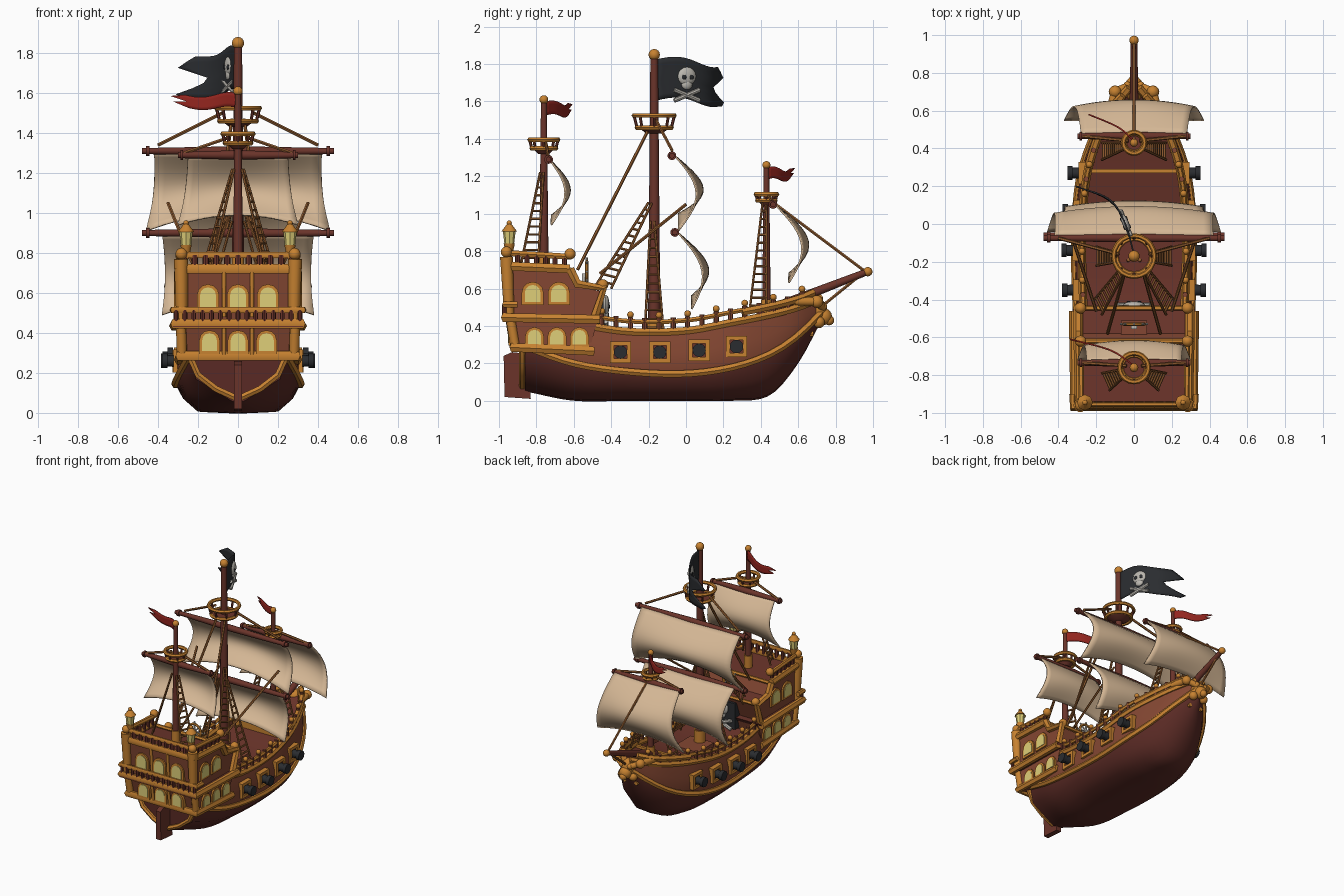
import bpy, bmesh, math
from mathutils import Vector, Matrix

if "Cube" in bpy.data.objects:
    bpy.data.objects.remove(bpy.data.objects["Cube"])

def material(name, *rgb):
    col = [(c / 255) ** 2.2 for c in rgb] + [1]
    m = bpy.data.materials.new(name)
    m.use_nodes = True
    m.diffuse_color = col
    m.node_tree.nodes["Principled BSDF"].inputs["Base Color"].default_value = col
    return m

KEEL = material("dark keel wood", 90, 46, 41)
DARK = material("dark red wood", 106, 55, 46)
PLANK = material("plank wood", 130, 72, 53)
TRIM = material("ochre trim", 198, 129, 52)
SAIL = material("canvas", 212, 182, 148)
IRON = material("dark iron", 46, 48, 51)
GLASS = material("lit window", 222, 206, 120)
RED = material("red cloth", 146, 42, 36)
BONE = material("bone", 186, 182, 174)
ROPE = material("rope", 146, 94, 52)
SIDES = (-1, 1)

# ---- helpers
def finish(name, bm, *mats, angle=40):
    bmesh.ops.recalc_face_normals(bm, faces=bm.faces)
    me = bpy.data.meshes.new(name)
    bm.to_mesh(me)
    bm.free()
    for m in mats:
        me.materials.append(m)
    me.shade_smooth()
    me.set_sharp_from_angle(angle=math.radians(angle))
    ob = bpy.data.objects.new(name, me)
    bpy.context.collection.objects.link(ob)
    return ob

def rod(bm, p, q, r1, r2=None, n=10):
    p, q = Vector(p), Vector(q)
    d = q - p
    m = Matrix.Translation((p + q) / 2) @ d.to_track_quat('Z', 'Y').to_matrix().to_4x4()
    bmesh.ops.create_cone(bm, cap_ends=True, segments=n, radius1=r1,
                          radius2=r1 if r2 is None else r2, depth=d.length, matrix=m)

def ball(bm, c, r, scale=(1, 1, 1), turn=0):
    m = Matrix.Translation(c) @ Matrix.Rotation(turn, 4, 'Z') @ Matrix.Diagonal((*scale, 1))
    bmesh.ops.create_uvsphere(bm, u_segments=12, v_segments=8, radius=r, matrix=m)

def box(bm, c, size):
    bmesh.ops.create_cube(bm, size=1, matrix=Matrix.Translation(c) @ Matrix.Diagonal((*size, 1)))

def slab(bm, pts, offset):
    # closed extrusion of a polygon along a vector
    a = [bm.verts.new(p) for p in pts]
    b = [bm.verts.new(Vector(p) + Vector(offset)) for p in pts]
    bm.faces.new(a)
    bm.faces.new(b)
    for i in range(len(a)):
        bm.faces.new((a[i - 1], a[i], b[i], b[i - 1]))

def side_prism(name, profile, half, *mats):
    bm = bmesh.new()
    slab(bm, [(-half, y, z) for y, z in profile], (2 * half, 0, 0))
    return finish(name, bm, *mats)

def tube(name, paths, r, mat, cyclic=False):
    cu = bpy.data.curves.new(name, 'CURVE')
    cu.dimensions = '3D'
    cu.bevel_depth, cu.bevel_resolution, cu.use_fill_caps = r, 1, True
    for path in paths:
        sp = cu.splines.new('POLY')
        sp.points.add(len(path) - 1)
        for pt, p in zip(sp.points, path):
            pt.co = (*p, 1)
        sp.use_cyclic_u = cyclic
    tmp = bpy.data.objects.new("tmp", cu)
    bpy.context.collection.objects.link(tmp)
    bpy.context.view_layer.update()
    me = bpy.data.meshes.new_from_object(tmp.evaluated_get(bpy.context.evaluated_depsgraph_get()))
    bpy.data.objects.remove(tmp)
    bm = bmesh.new()
    bm.from_mesh(me)
    for f in bm.faces:
        f.material_index = 0
    bpy.data.meshes.remove(me)
    return finish(name, bm, mat, angle=50)

def ring(c, r, axis='Z', n=20):
    pts = [(r * math.cos(a), r * math.sin(a)) for a in (2 * math.pi * i / n for i in range(n))]
    return [Vector(c) + Vector((u, v, 0) if axis == 'Z' else (u, 0, v)) for u, v in pts]

def interp(tab, t):
    # smooth cubic through a table keyed on its first column
    i = max(k for k in range(len(tab) - 1) if k == 0 or tab[k][0] <= t)
    a, b = tab[i], tab[i + 1]
    lo, hi = tab[max(i - 1, 0)], tab[min(i + 2, len(tab) - 1)]
    h = b[0] - a[0]
    s = (t - a[0]) / h
    out = []
    for k in range(1, len(a)):
        m1, m2 = (b[k] - lo[k]) / (b[0] - lo[0]) * h, (hi[k] - a[k]) / (hi[0] - a[0]) * h
        d = b[k] - a[k]
        out.append(a[k] + s * m1 + s * s * (3 * d - 2 * m1 - m2) + s ** 3 * (m1 + m2 - 2 * d))
    return out

def grid(bm, rows):
    vs = [[bm.verts.new(p) for p in row] for row in rows]
    return vs, [[bm.faces.new((a[j], a[j + 1], b[j + 1], b[j])) for j in range(len(a) - 1)]
                for a, b in zip(vs, vs[1:])]

def span(a, b, n):
    return [a + (b - a) * i / (n - 1) for i in range(n)]

# ---- hull: y, beam, keel height, wale height, sheer height, flat of bottom
STATIONS = [(-.86, .24, .05, .29, .42, .12), (-.6, .29, 0, .2, .41, .5), (-.3, .31, 0, .155, .37, .62),
            (0, .31, 0, .145, .375, .65), (.25, .285, 0, .18, .42, .6), (.45, .22, .03, .25, .46, .45),
            (.6, .14, .2, .35, .5, .4), (.72, .03, .42, .47, .55, .3)]

def section(y):
    w, zk, zw, zt, f = interp(STATIONS, y)
    half = [(.88 * w, zt), (.98 * w, (zw + zt) / 2), (w, zw), (.88 * w, (zk + zw) / 2), (f * w, zk + .008)]
    return [(-x, y, z) for x, z in half] + [(0, y, zk)] + [(x, y, z) for x, z in reversed(half)]

def hull_line(a, b, k, s, up=0, n=24):
    return [(s * abs(p[0]), p[1], p[2] + up) for p in (section(y)[k] for y in span(a, b, n))]

bm = bmesh.new()
vs, strips = grid(bm, [section(y) for y in span(-.86, .72, 40)])
for strip in strips:
    for f in strip[:2] + strip[-2:]:
        f.material_index = 1
bm.faces.new(vs[0])
finish("hull", bm, KEEL, PLANK, angle=60)

for name, a, b, drop in (("main_deck", -.6, .29, .05), ("fore_deck", .28, .7, .015)):
    bm = bmesh.new()
    rows = []
    for y in span(a, b, 16):
        x, _, z = section(y)[-1]
        rows.append([(-x + .005, y, z - drop), (x - .005, y, z - drop)])
    grid(bm, rows)
    finish(name, bm, DARK)
bm = bmesh.new()
box(bm, (0, .28, .4), (.47, .02, .06))
finish("fore_deck_step", bm, TRIM)

tube("wale_trim", [hull_line(-.86, .72, 2, s) for s in SIDES], .021, TRIM)
tube("sheer_trim", [hull_line(-.5, .72, 0, s) for s in SIDES], .022, TRIM)
tube("deck_rail", [hull_line(-.47, .3, 0, s, .055) for s in SIDES], .014, TRIM)
tube("bow_rail", [hull_line(.3, .68, 0, s, .045) for s in SIDES], .022, TRIM)
tube("transom_trim", [[(s * x, -.875, z) for x, z in ((.24, .28), (.2, .19), (.11, .12), (0, .07))]
                      for s in SIDES], .018, TRIM)
bm, knobs = bmesh.new(), bmesh.new()
for s in SIDES:
    for i, (x, y, z) in enumerate(hull_line(-.45, .62, 0, s, 0, 15)):
        rod(bm, (x, y, z), (x, y, z + .075), .014, n=8)
        if i % 2 == 0:
            ball(knobs, (x, y, z + .09), .018)
finish("rail_posts", bm, PLANK)
finish("rail_knobs", knobs, TRIM)
side_prism("rudder", [(-.97, .02), (-.975, .24), (-.93, .26), (-.84, .25), (-.83, .01)], .02, DARK)

# ---- gun ports and cannons
frames, holes, guns = bmesh.new(), bmesh.new(), bmesh.new()
for s in SIDES:
    for y, z in ((-.35, .26), (-.14, .26), (.07, .27), (.27, .29)):
        x = abs(section(y)[1][0])
        for d in (-.046, .046):
            box(frames, (s * x, y + d, z), (.04, .022, .114))
            box(frames, (s * x, y, z + d), (.04, .114, .022))
        box(holes, (s * x, y, z), (.018, .08, .08))
        rod(guns, (s * (x - .08), y, z), (s * (x + .07), y, z), .034, .027, 12)
        rod(guns, (s * (x + .05), y, z), (s * (x + .078), y, z), .036, None, 12)
finish("gun_port_frames", frames, TRIM)
finish("gun_port_holes", holes, DARK)
finish("cannons", guns, IRON)

# ---- stern castle
side_prism("lower_cabin", [(-.9, .27), (-.945, .45), (-.47, .44), (-.52, .26)], .287, PLANK)
side_prism("balcony_floor", [(-.985, .43), (-.985, .455), (-.45, .45), (-.47, .42)], .325, DARK)
upper = side_prism("upper_cabin", [(-.935, .45), (-.96, .71), (-.62, .69), (-.58, .61), (-.45, .585), (-.5, .45)],
                   .283, PLANK, DARK)
for p in upper.data.polygons:
    p.material_index = 1 if p.normal.z > .7 else 0

def band(h, aft, za, fore, zf):
    return [(-h, fore, zf), (-h, aft, za), (h, aft, za), (h, fore, zf)]

tube("cabin_bands", [band(.293, -.925, .285, -.49, .265), band(.318, -.97, .445, -.46, .435),
                     band(.293, -.96, .72, -.62, .705)], .027, TRIM)
tube("cabin_rails", [band(.325, -.97, .515, -.9, .515), band(.28, -.955, .79, -.62, .77)], .018, TRIM)
tube("quarterdeck_trim", [[(s * .295, y, z) for y, z in ((-.62, .705), (-.58, .625), (-.44, .6), (-.49, .44))]
                          for s in SIDES], .026, TRIM)
tube("deck_edge_trim", [[(-.28, y, z), (.28, y, z)] for y, z in ((-.445, .6), (-.62, .7))], .014, TRIM)
bm, posts = bmesh.new(), bmesh.new()
for x in span(-.31, .31, 15):
    rod(bm, (x, -.972, .45), (x, -.972, .515), .012, n=8)
for x in span(-.27, .27, 11):
    rod(bm, (x, -.955, .72), (x, -.955, .79), .016, n=8)
for s in SIDES:
    for y in span(-.9, -.65, 6):
        rod(bm, (s * .28, y, .7), (s * .28, y, .78), .014, n=8)
    rod(posts, (s * .28, -.945, .45), (s * .285, -.96, .77), .028, .036)
    rod(posts, (s * .28, -.91, .27), (s * .285, -.94, .45), .026)
    for y, z in ((-.96, .795), (-.62, .785), (-.445, .62)):
        ball(posts, (s * .283, y, z), .03)
    rod(posts, (s * .07, -.93, .28), (s * .07, -.955, .44), .011)
    rod(posts, (s * .07, -.945, .48), (s * .07, -.965, .72), .011)
finish("balusters", bm, DARK)
finish("corner_posts", posts, TRIM)

# ---- windows
frames, panes = bmesh.new(), bmesh.new()

def window(c, out, w, h, depth):
    c, out = Vector(c), Vector(out)
    across = out.cross(Vector((0, 0, 1)))
    def arch(k):
        a, b = w * k, h - w + w * k
        pts = [(-a, -b), (a, -b)] + [(a * math.cos(t), h - w + a * math.sin(t) - w * .3) for t in span(0, math.pi, 7)]
        return [c + across * u + Vector((0, 0, v)) for u, v in pts]
    slab(frames, arch(1.4), out * depth)
    slab(panes, arch(1), out * (depth + .004))

for x in (-.15, 0, .15):
    window((x, -.92, .585), (0, -1, 0), .04, .055, .042)
    window((x * .95, -.9, .36), (0, -1, 0), .037, .05, .048)
for s in SIDES:
    for y in (-.82, -.68):
        window((s * .26, y, .58), (s, 0, 0), .042, .052, .034)
    for y in (-.81, -.69, -.57):
        window((s * .26, y, .345), (s, 0, 0), .036, .045, .038)
finish("window_frames", frames, TRIM)
finish("window_panes", panes, GLASS)

# ---- stern lanterns
metal, glow = bmesh.new(), bmesh.new()
for s in SIDES:
    x, y = s * .26, -.945
    rod(metal, (x, y, .77), (x, y, .84), .014, .03)
    rod(glow, (x, y, .84), (x, y, .905), .026, .034, 8)
    rod(metal, (x, y, .905), (x, y, .945), .042, .012, 8)
    ball(metal, (x, y, .95), .014)
finish("lantern_metal", metal, TRIM)
finish("lantern_glass", glow, GLASS)

# ---- helm, hatch and skulls
hub = Vector((0, -.53, .69))
tube("helm_wheel", [ring(hub, .055, 'Y')], .009, TRIM, True)
bm = bmesh.new()
for i in range(4):
    d = Vector((math.cos(i * math.pi / 4), 0, math.sin(i * math.pi / 4))) * .075
    rod(bm, hub - d, hub + d, .006, n=6)
box(bm, (0, -.545, .63), (.03, .02, .1))
finish("helm_spokes", bm, BONE)
bm = bmesh.new()
box(bm, (0, -.1, .335), (.2, .2, .03))
box(bm, (0, -.56, .61), (.14, .1, .025))
finish("hatches", bm, PLANK)
bm = bmesh.new()
box(bm, (0, -.47, .46), (.22, .06, .2))
finish("door", bm, IRON)

def skull(name, c, r, turn):
    # flat face toward local x, with eyes on both sides
    bm, eyes = bmesh.new(), bmesh.new()
    c, rot = Vector(c), Matrix.Rotation(turn, 3, 'Z')
    ball(bm, c, r, (.35, 1, .95), turn)
    ball(bm, c - Vector((0, 0, r * .85)), r * .6, (.5, 1, .9), turn)
    for s in SIDES:
        rod(bm, c + rot @ Vector((0, -s * r * 1.4, -r * 1.4)), c + rot @ Vector((0, s * r * 1.4, -r * 2.5)), r * .24, n=8)
        for e in (-.42, .42):
            ball(eyes, c + rot @ Vector((s * r * .28, e * r, -r * .1)), r * .26, (.4, 1, 1), turn)
    finish(name, bm, BONE)
    finish(name + "_eyes", eyes, IRON)

skull("door_skull", (0, -.43, .51), .06, math.pi / 2)
skull("flag_skull", (-.045, .005, 1.735), .052, .38)

# ---- figurehead and bowsprit
bm = bmesh.new()
ball(bm, (0, .7, .48), .062, (.9, .9, 1.1))
ball(bm, (0, .735, .45), .046)
ball(bm, (0, .765, .43), .027)
for s in SIDES:
    ball(bm, (s * .035, .735, .505), .02)
    ball(bm, (s * .045, .71, .42), .032)
    ball(bm, (s * .1, .7, .53), .034)
    rod(bm, (s * .13, .58, .53), (s * .1, .7, .53), .024)
    rod(bm, (s * .1, .7, .53), (s * .03, .73, .5), .022)
finish("figurehead", bm, TRIM)
tube("bow_scrolls", [[(s * .05, .67 + .045 * math.cos(a), .4 + .045 * math.sin(a)) for a in span(0, 5, 10)]
                     for s in SIDES], .015, TRIM)
bm = bmesh.new()
rod(bm, (0, .38, .46), (0, .97, .69), .03, .018)
finish("bowsprit", bm, DARK)

# ---- masts, tops and yards: y, foot, head, radius, top height, top radius
masts, gold, floors, rings = bmesh.new(), bmesh.new(), bmesh.new(), []
ball(gold, (0, .972, .69), .025)
for y, z0, z1, r, zn, rn in ((-.17, .3, 1.84, .034, 1.46, .108), (-.76, .65, 1.6, .026, 1.35, .076),
                             (.43, .4, 1.25, .024, 1.07, .056)):
    rod(masts, (0, y, z0), (0, y, z1), r, r * .6, 12)
    ball(gold, (0, y, z1 + .01), r * .9)
    rod(gold, (0, y, z0), (0, y, z0 + .14), r * 1.25)
    rod(floors, (0, y, zn - .03), (0, y, zn + .005), rn * .4, rn * .85, 14)
    rings += [ring((0, y, zn), rn * .85), ring((0, y, zn + rn * .6), rn)]
    for i in range(8):
        d = Vector((math.cos(i * math.pi / 4), math.sin(i * math.pi / 4), 0)) * rn
        rod(floors, Vector((0, y, zn)) + d * .85, Vector((0, y, zn + rn * .6)) + d, .008, n=6)
for y, z, h in ((-.075, 1.31, .48), (-.06, .9, .48), (-.735, 1.29, .3), (.465, 1.05, .3)):
    for s in SIDES:
        rod(masts, (0, y, z), (s * h, y, z), .024, .015)
        rod(masts, (s * h * .92, y, z), (s * h * .96, y, z), .024)
finish("masts_and_yards", masts, DARK)
finish("mast_caps", gold, TRIM)
finish("crow_nests", floors, DARK)
tube("crow_nest_rings", rings, .013, TRIM, True)

# ---- sails
def sail(name, y0, z0, z1, w0, w1, bulge, drift, arch):
    bm = bmesh.new()
    grid(bm, [[(u * (w0 + (w1 - w0) * v) * (1 - .04 * math.sin(math.pi * v)),
                y0 + drift * v + bulge * math.sin(math.pi * v) * (1 - .25 * u * u),
                z0 + (z1 - z0) * v + arch * (1 - u * u) * v * v) for u in span(-1, 1, 17)] for v in span(0, 1, 15)])
    mod = finish(name, bm, SAIL).modifiers.new("cloth", 'SOLIDIFY')
    mod.thickness, mod.offset = .009, 0

sail("main_topsail", -.06, 1.31, .91, .42, .46, .14, .02, .09)
sail("main_course", -.045, .9, .49, .38, .38, .125, .075, .07)
sail("mizzen_sail", -.73, 1.29, .94, .25, .3, .105, .01, .05)
sail("fore_sail", .475, 1.05, .63, .28, .37, .14, .075, .05)

# ---- flags: t, x, y, drop
def flag(name, path, top, height, taper, mat, cuts, wave):
    bm = bmesh.new()
    rows = []
    for k, cut in enumerate(cuts):
        row = []
        for t in span(0, cut, 14):
            x, y, drop = interp(path, t)
            z = top - drop - height * (1 - taper * t) * k / (len(cuts) - 1)
            row.append((x, y, z + wave * math.sin(8 * t)))
        rows.append(row)
    grid(bm, rows)
    mod = finish(name, bm, mat).modifiers.new("cloth", 'SOLIDIFY')
    mod.thickness, mod.offset = .008, 0

flag("black_flag", [(0, 0, -.16, 0), (.35, -.05, .01, 0), (.65, -.13, .13, .03), (1, -.31, .2, .06)],
     1.825, .22, .05, IRON, (.82, .9, .98, .86, .7, .74, .84, 1, .93), .012)
flag("mizzen_pennant", [(0, 0, -.75, 0), (.4, -.12, -.67, .01), (1, -.34, -.61, .01)],
     1.6, .075, .25, RED, (.8, 1, .78, .95, .75), .01)
flag("fore_pennant", [(0, 0, .44, 0), (.4, -.08, .51, .015), (1, -.24, .58, .005)],
     1.25, .065, .3, RED, (.8, 1, .78, .95, .75), .01)

# ---- rigging
def shroud(top, a, b, n):
    top, a, b = Vector(top), Vector(a), Vector(b)
    t2 = top + (b - a) * .2
    return [(top, a), (t2, b)] + [(top.lerp(a, t), t2.lerp(b, t)) for t in span(.08, .95, n)]

ladders, stays = [], [[(0, .44, 1.08), (0, .96, .69)], [(0, .72, .5), (0, .93, .67)]]
for s in SIDES:
    ladders += shroud((s * .02, -.78, 1.22), (s * .13, -.88, .74), (s * .17, -.79, .74), 11)
    ladders += shroud((s * .02, -.2, 1.06), (s * .17, -.48, .62), (s * .21, -.4, .6), 12)
    ladders += shroud((s * .03, -.19, .96), (s * .2, -.22, .36), (s * .2, -.12, .36), 12)
    ladders += shroud((s * .02, .41, 1.06), (s * .17, .34, .48), (s * .17, .43, .48), 13)
    stays += [[(s * .03, -.19, 1.47), (s * .14, -.58, .7)], [(s * .2, -.46, .68), (s * .35, 0, 1.05)],
              [(s * .08, -.16, 1.5), (s * .4, -.075, 1.34)],
              [(s * .03, .44, 1.1), (s * .27, .465, 1.06)], [(s * .04, -.75, 1.38), (s * .27, -.735, 1.3)]]
tube("shroud_ladders", ladders, .007, ROPE)
tube("stays", stays, .009, ROPE)
